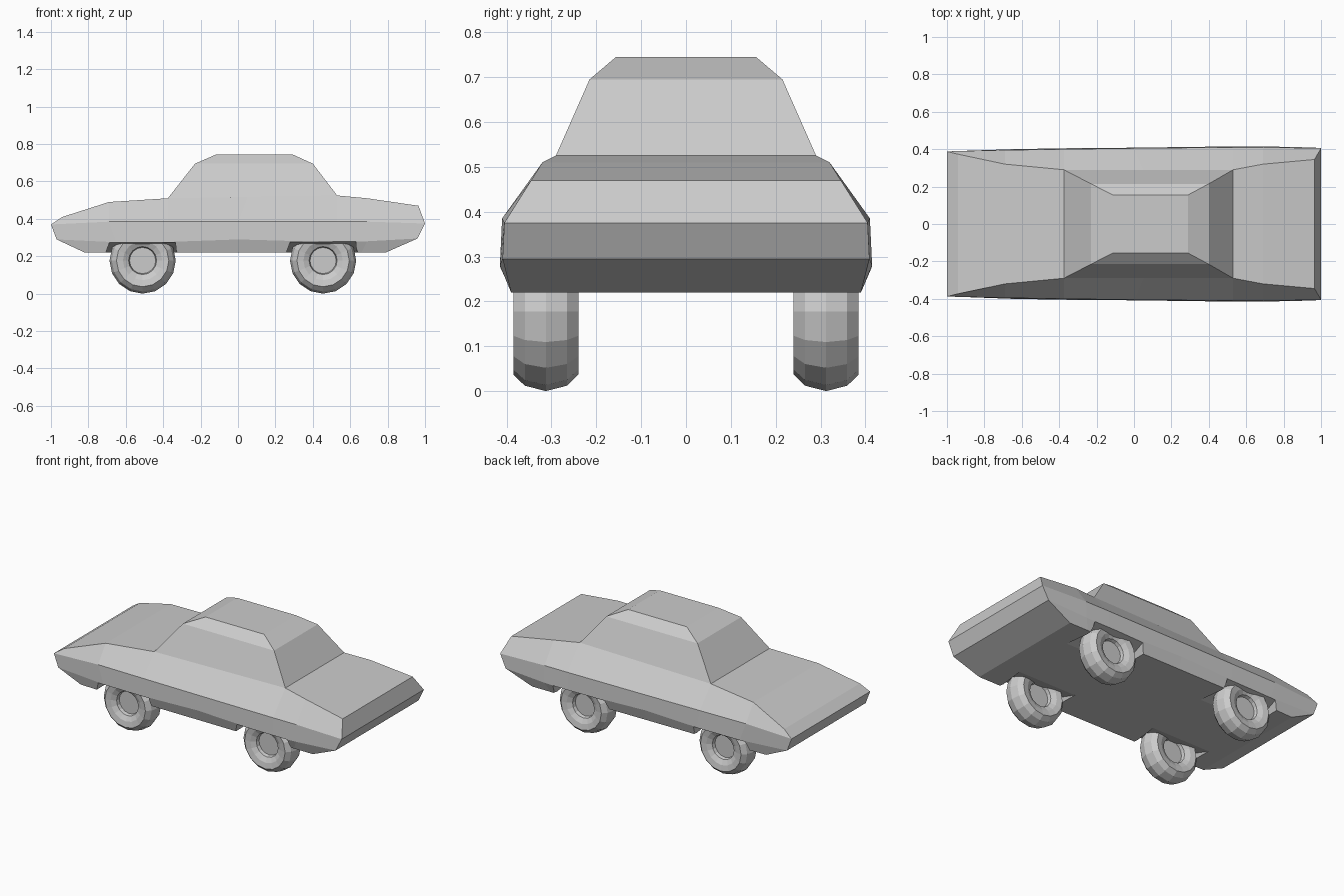
import bpy, bmesh
from math import cos, sin, pi

if "Cube" in bpy.data.objects:
    bpy.data.objects.remove(bpy.data.objects["Cube"])


def loft(bm, rings):
    """Skin a list of equal, even-sized rings and close both ends with strips."""
    vs = [[bm.verts.new(p) for p in r] for r in rings]
    n = len(vs[0])
    for a, b in zip(vs, vs[1:]):
        for i in range(n):
            j = (i + 1) % n
            bm.faces.new((a[i], a[j], b[j], b[i]))
    for end in (vs[0], vs[-1]):
        for i in range(n // 2 - 1):
            bm.faces.new((end[i], end[i + 1], end[n - 2 - i], end[n - 1 - i]))


def finish(bm, name):
    bmesh.ops.recalc_face_normals(bm, faces=bm.faces)
    me = bpy.data.meshes.new(name)
    bm.to_mesh(me)
    bm.free()
    ob = bpy.data.objects.new(name, me)
    bpy.context.collection.objects.link(ob)
    return ob


def mirrored(half):
    return half + [(x, -y, z) for x, y, z in reversed(half)]


def rect(x0, x1, y, z0, z1):
    return [(x0, y, z0), (x1, y, z1), (x1, -y, z1), (x0, -y, z0)]


# Body: half sections from nose to tail (shoulder, belt, sill, floor)
sections = [
    [(-.94, .373, .41), (-1, .388, .37), (-.97, .388, .29), (-.82, .38, .22)],
    [(-.69, .32, .49), (-.69, .395, .385), (-.65, .40, .275), (-.66, .385, .22)],
    [(-.375, .29, .51), (-.375, .40, .385), (-.36, .405, .277), (-.36, .385, .22)],
    [(.05, .29, .517), (0, .405, .385), (0, .408, .29), (0, .387, .22)],
    [(.53, .29, .525), (.53, .41, .385), (.53, .415, .275), (.53, .39, .22)],
    [(.69, .32, .51), (.69, .41, .385), (.69, .415, .28), (.66, .39, .22)],
    [(.965, .345, .47), (1, .405, .375), (.96, .409, .295), (.79, .39, .22)],
]
bm = bmesh.new()
loft(bm, [mirrored(s) for s in sections])
body = finish(bm, "body")

# Cabin: stacked rings up to the roof
bm = bmesh.new()
loft(bm, [rect(-.36, .51, .28, .47, .47),
          rect(-.375, .53, .29, .51, .525),
          rect(-.23, .40, .215, .695, .695),
          rect(-.115, .29, .156, .745, .745)])
finish(bm, "cabin")

# Wheel positions
axles = (-.51, .455)
wheels = [(x, s) for x in axles for s in (-1, 1)]

# Wheel wells: flared wedges sloping up toward the outside
bm = bmesh.new()
for cx, s in wheels:
    loft(bm, [[(cx - w, s * y, .1), (cx + w, s * y, .1),
               (cx + w - t, s * y, z), (cx - w + t, s * y, z)]
              for w, t, y, z in ((.2, .0, .2, .219), (.24, .07, .46, .29))])
wells = finish(bm, "wheel_well_cutter")
wells.hide_render = True
wells.hide_viewport = True
cut = body.modifiers.new("wheel_wells", "BOOLEAN")
cut.operation = "DIFFERENCE"
cut.solver = "EXACT"
cut.object = wells

# Wheels: lathed tyre with a recessed hub on both sides (radius, offset)
half = [(.07, .03), (.075, .05), (.105, .066), (.14, .0725), (.165, .047)]
profile = half + [(.177, 0)] + [(r, -o) for r, o in reversed(half)]
for cx, s in wheels:
    bm = bmesh.new()
    loft(bm, [[(cx + r * cos(k * pi / 8), s * .3125 + o, .177 + r * sin(k * pi / 8))
               for k in range(16)] for r, o in profile])
    finish(bm, ("front" if cx < 0 else "rear") + ("_near" if s < 0 else "_far") + "_wheel")
